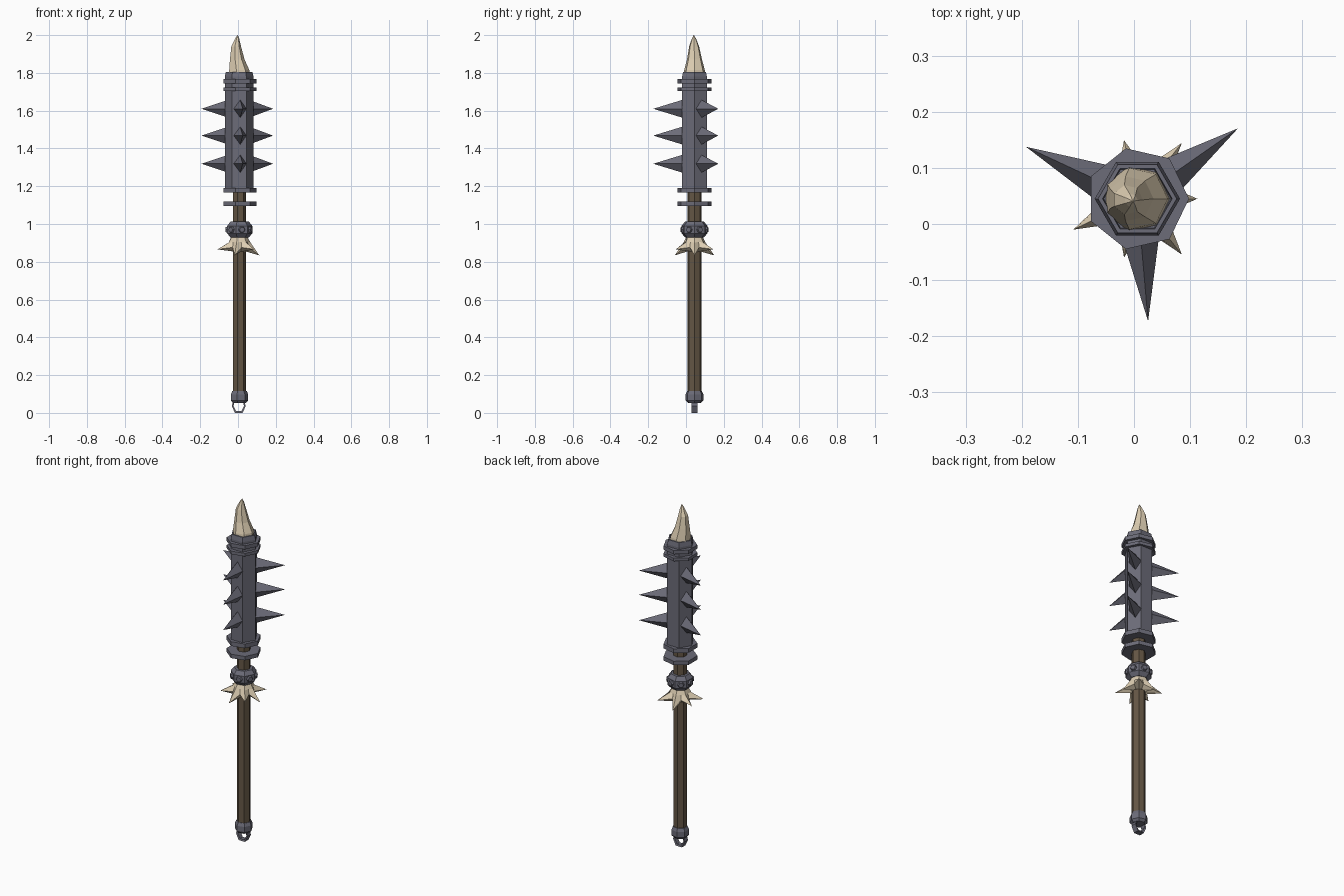
import bpy, bmesh, math
from mathutils import Vector, Matrix

if "Cube" in bpy.data.objects:
    bpy.data.objects.remove(bpy.data.objects["Cube"])

CX, CY = 0.006, 0.045          # weapon axis
SIDES = 7


def material(name, rgb):
    m = bpy.data.materials.new(name)
    m.diffuse_color = (*rgb, 1)
    m.use_nodes = True
    m.node_tree.nodes["Principled BSDF"].inputs["Base Color"].default_value = m.diffuse_color
    return m


METAL = material("dark steel", (0.15, 0.15, 0.19))
WOOD = material("brown wood", (0.13, 0.095, 0.06))
BONE = material("bone", (0.73, 0.62, 0.45))


def finish(name, bm, mat):
    bmesh.ops.recalc_face_normals(bm, faces=bm.faces)
    me = bpy.data.meshes.new(name)
    bm.to_mesh(me)
    bm.free()
    me.materials.append(mat)
    ob = bpy.data.objects.new(name, me)
    ob.location = (CX, CY, 0)
    bpy.context.collection.objects.link(ob)
    return ob


def loft(name, rings, mat, closed=False):
    """Skin a list of point rings; cap the ends or join them into a tube."""
    bm = bmesh.new()
    vs = [[bm.verts.new(p) for p in r] for r in rings]
    n = len(vs[0])
    pairs = list(zip(vs, vs[1:])) + ([(vs[-1], vs[0])] if closed else [])
    for a, b in pairs:
        for i in range(n):
            j = (i + 1) % n
            bm.faces.new((a[i], a[j], b[j], b[i]))
    if not closed:
        bm.faces.new(vs[0])
        bm.faces.new(vs[-1])
    return finish(name, bm, mat)


def ring(r, z, n=SIDES, cx=0.0, cy=0.0):
    return [(cx + r * math.cos(math.tau * i / n), cy + r * math.sin(math.tau * i / n), z)
            for i in range(n)]


def lathe(name, profile, mat, n=SIDES):
    return loft(name, [ring(r, z, n) for r, z in profile], mat)


# wooden shaft
lathe("shaft", [(0.037, 0.08), (0.037, 1.2)], WOOD)

# pommel cap
lathe("pommel", [(0.036, 0.053), (0.048, 0.066), (0.048, 0.098), (0.04, 0.116)], METAL)

# hanging loop under the pommel: thin strap bent in the xz plane
outer = [(-0.03, 0.06), (-0.037, 0.036), (-0.02, 0.0), (0.02, 0.0), (0.037, 0.036), (0.03, 0.06)]
inner = [(-0.022, 0.06), (-0.028, 0.037), (-0.014, 0.009), (0.014, 0.009), (0.028, 0.037), (0.022, 0.06)]
loft("hanging_loop", [[(ox - 0.002, -0.016, oz), (ox - 0.002, 0.016, oz),
                       (ix - 0.002, 0.013, iz), (ix - 0.002, -0.013, iz)]
                      for (ox, oz), (ix, iz) in zip(outer, inner)], METAL)

# hexagonal head with chamfered, slightly recessed top
lathe("mace_head", [(0.076, 1.17), (0.076, 1.78), (0.07, 1.805),
                    (0.062, 1.805), (0.06, 1.785)], METAL, 6)

# heptagonal collars
for k, (z0, z1) in enumerate([(1.095, 1.118), (1.166, 1.191), (1.704, 1.722), (1.745, 1.767)]):
    lathe(f"collar_{k + 1}", [(0.092, z0), (0.092, z1)], METAL)

# three columns of four-sided spikes
bm = bmesh.new()
for deg in (35, 155, 275):
    a = math.radians(deg)
    out = Vector((math.cos(a), math.sin(a), 0))
    side = Vector((-out.y, out.x, 0))
    for z in (1.319, 1.468, 1.61):
        c = out * 0.055 + Vector((0, 0, z))
        up = Vector((0, 0, 0.05))
        base = [bm.verts.new(c + d) for d in (side * 0.036, up, side * -0.036, -up)]
        tip = bm.verts.new(out * 0.219 + Vector((0, 0, z)))
        bm.faces.new(base)
        for i in range(4):
            bm.faces.new((base[i], base[(i + 1) % 4], tip))
finish("head_spikes", bm, METAL)

# curved horn at the top
loft("top_horn", [ring(r, z, SIDES, x, y) for r, z, x, y in (
    (0.06, 1.78, -0.002, 0), (0.056, 1.815, -0.002, 0), (0.041, 1.87, -0.012, 0),
    (0.027, 1.94, -0.017, -0.002), (0.012, 1.98, -0.011, -0.003), (0.001, 2.0, -0.008, -0.004))], BONE)

# knob on the shaft
lathe("grip_knob", [(0.05, 0.928), (0.07, 0.95), (0.07, 0.99), (0.052, 1.012)], METAL)

# hexagonal studs on each flat of the knob
bm = bmesh.new()
for i in range(SIDES):
    a = math.tau * (i + 0.5) / SIDES
    rot = Matrix.Rotation(a, 4, 'Z') @ Matrix.Translation((0.064, 0, 0.97)) @ Matrix.Rotation(math.pi / 2, 4, 'Y')
    bmesh.ops.create_cone(bm, cap_ends=True, segments=6, radius1=0.022, radius2=0.014,
                          depth=0.018, matrix=rot)
finish("knob_studs", bm, METAL)

# bone crown: seven flared teeth, long and short
top, shoulder, edge, under = [], [], [], []
for i in range(SIDES * 2):
    a = math.pi * i / SIDES
    tooth = i % 2 == 0
    short = i // 2 in (0, 2, 5)
    r, z = ((0.107, 0.834) if short else (0.127, 0.866)) if tooth else (0.056, 0.876)
    rs, zs = (0.06, 0.902) if tooth else (0.05, 0.905)
    for lst, rr, zz in ((top, 0.042, 0.935), (shoulder, rs, zs), (edge, r, z), (under, 0.036, 0.855)):
        lst.append((rr * math.cos(a), rr * math.sin(a), zz))
loft("bone_crown", [top, shoulder, edge, under], BONE)
